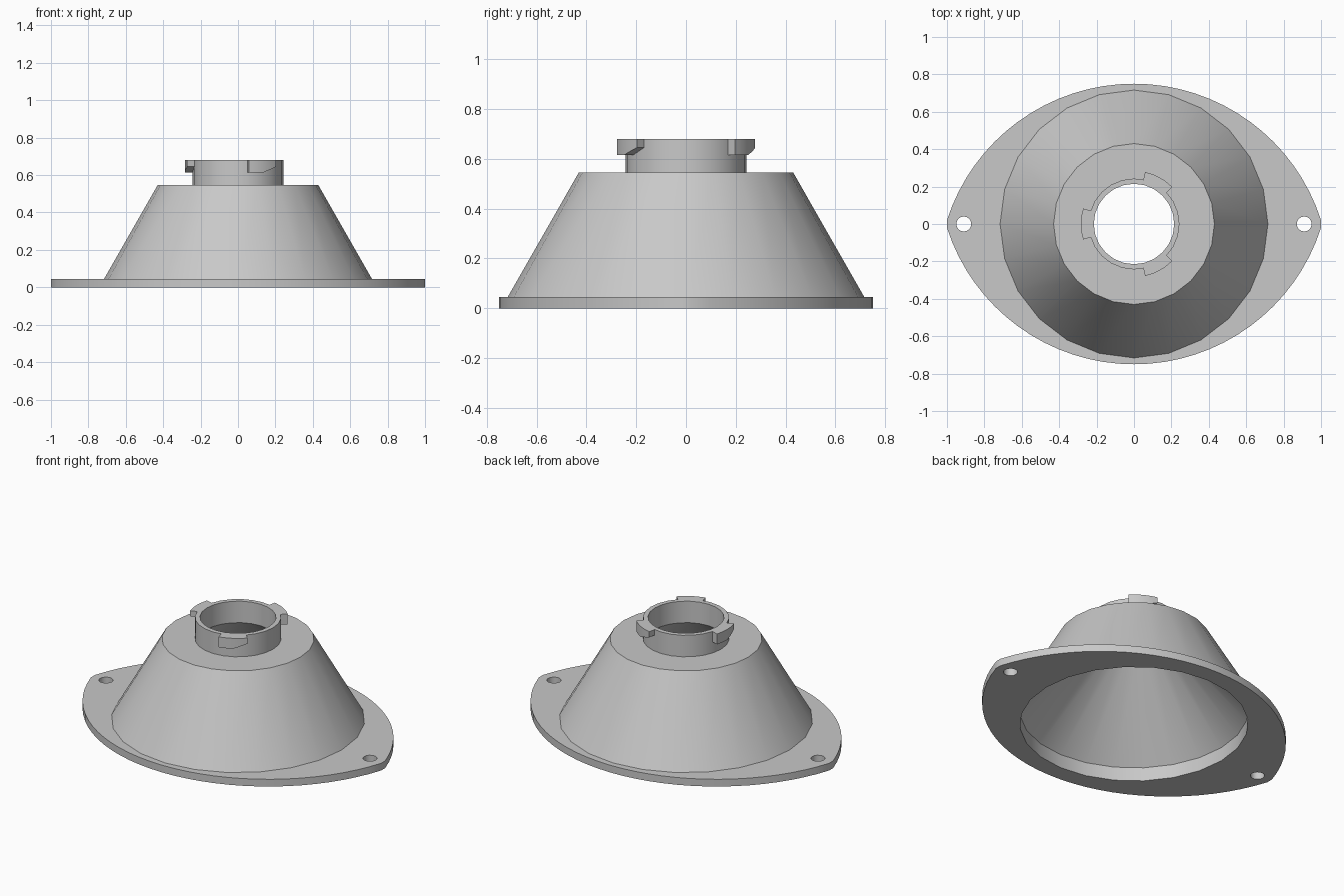
import bpy, bmesh
from math import sin, cos, asin, pi, radians

cube = bpy.data.objects.get("Cube")
if cube:
    bpy.data.objects.remove(cube, do_unlink=True)

grey = bpy.data.materials.new("plain grey")
grey.use_nodes = True
grey.diffuse_color = (0.58, 0.58, 0.58, 1)
grey.node_tree.nodes["Principled BSDF"].inputs["Base Color"].default_value = (0.58, 0.58, 0.58, 1)

SIDES = 24
FLANGE_TOP = 0.045
MOUTH = 0.645
SHOULDER = 0.546
COLLAR = 0.243
BORE = 0.215
RIM = 0.68


def finish(name, bm):
    """Turn a bmesh into a shaded object with outward normals."""
    bmesh.ops.recalc_face_normals(bm, faces=bm.faces[:])
    mesh = bpy.data.meshes.new(name)
    bm.to_mesh(mesh)
    bm.free()
    mesh.materials.append(grey)
    ob = bpy.data.objects.new(name, mesh)
    bpy.context.collection.objects.link(ob)
    bpy.ops.object.select_all(action='DESELECT')
    ob.select_set(True)
    bpy.context.view_layer.objects.active = ob
    bpy.ops.object.shade_smooth_by_angle(angle=radians(30))


def circle(r, n, x=0):
    return [(x + r * cos(2 * pi * i / n), r * sin(2 * pi * i / n)) for i in range(n)]


# Flange: two wide arcs meeting at blunt tips, with a mouth and two bolt holes
drop, radius, n = 0.30, 1.05, 32
half = asin(1 / radius)
arc = [(radius * sin(half * (2 * i / n - 1)), radius * cos(half * (2 * i / n - 1)) - drop)
       for i in range(n + 1)]
outline = arc + [(-x, -y) for x, y in arc]
bm = bmesh.new()
for loop in (outline, circle(MOUTH, SIDES), circle(0.04, 16, 0.91), circle(0.04, 16, -0.91)):
    vs = [bm.verts.new((x, y, 0)) for x, y in loop]
    for a, b in zip(vs, vs[1:] + vs[:1]):
        bm.edges.new((a, b))
bmesh.ops.triangle_fill(bm, use_beauty=True, edges=bm.edges[:], normal=(0, 0, 1))
ext = bmesh.ops.extrude_face_region(bm, geom=bm.faces[:], use_keep_orig=True)
top = [v for v in ext["geom"] if isinstance(v, bmesh.types.BMVert)]
bmesh.ops.translate(bm, verts=top, vec=(0, 0, FLANGE_TOP))
finish("flange", bm)

# Cone and collar with a funnel inside, turned from one closed wall profile
profile = [(0.716, FLANGE_TOP), (0.43, SHOULDER), (COLLAR, SHOULDER), (COLLAR, RIM),
           (BORE, RIM), (BORE, SHOULDER), (MOUTH, 0.085), (MOUTH, FLANGE_TOP)]
bm = bmesh.new()
rings = [[bm.verts.new((x, y, z)) for x, y in circle(r, SIDES)] for r, z in profile]
for low, high in zip(rings, rings[1:] + rings[:1]):
    for i in range(SIDES):
        j = (i + 1) % SIDES
        bm.faces.new((low[i], low[j], high[j], high[i]))
finish("cone_body", bm)

# Bayonet lugs: curved blocks whose underside ramps up along the second half
for name, centre in (("back_left_lug", 61), ("right_lug", 180), ("front_left_lug", -61)):
    bm = bmesh.new()
    sections = []
    steps = 6
    for i in range(steps + 1):
        t = i / steps
        a = radians(centre + 34 * (t - 0.5))
        bottom = 0.615 + 0.03 * max(0, 2 * t - 1)
        corners = [(0.232, bottom), (0.284, bottom), (0.284, RIM), (0.232, RIM)]
        sections.append([bm.verts.new((r * cos(a), r * sin(a), z)) for r, z in corners])
    for s, e in zip(sections, sections[1:]):
        for i in range(4):
            j = (i + 1) % 4
            bm.faces.new((s[i], s[j], e[j], e[i]))
    bm.faces.new(sections[0])
    bm.faces.new(sections[-1])
    finish(name, bm)
